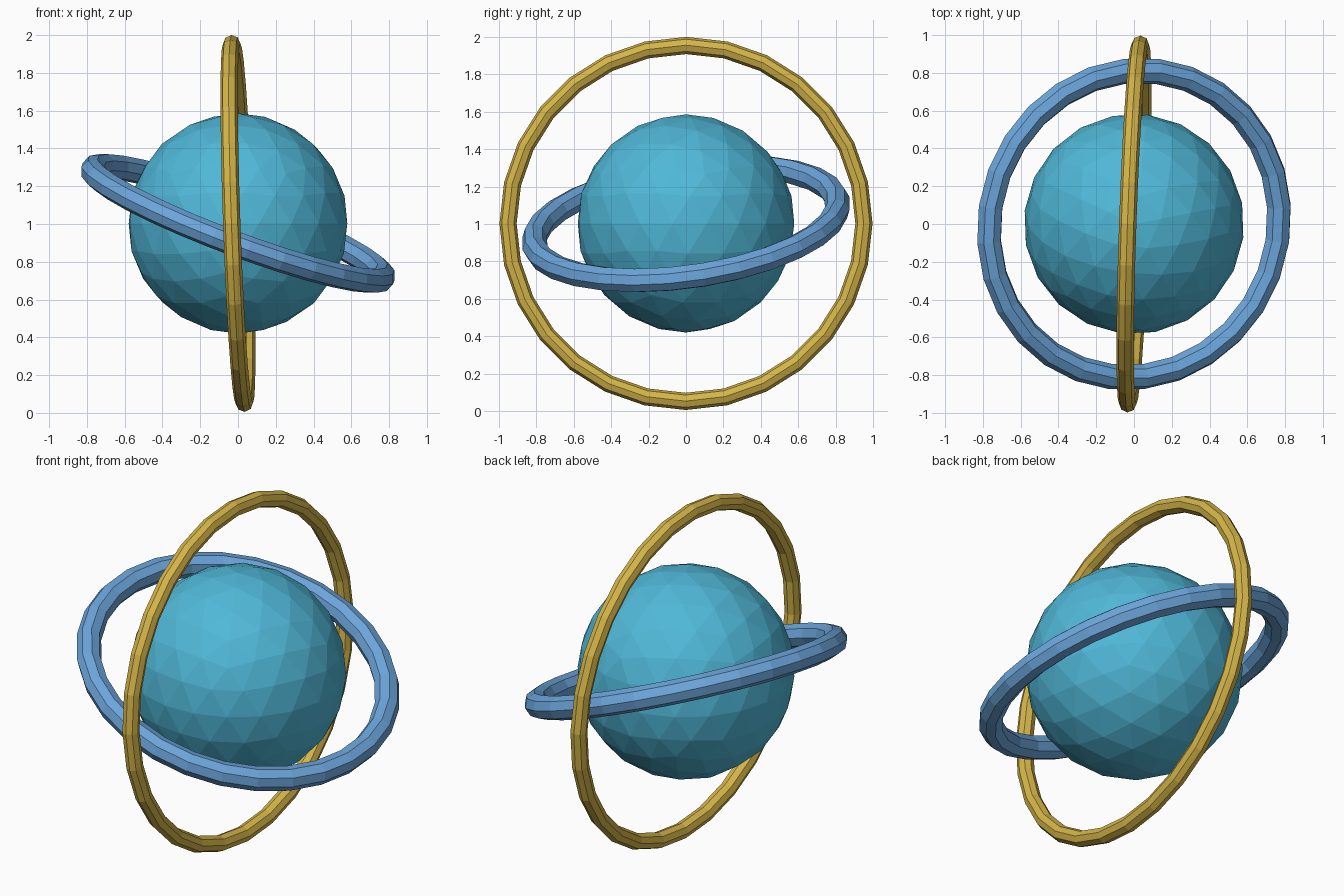
import bpy
import math
from mathutils import Matrix, Vector

if "Cube" in bpy.data.objects:
    bpy.data.objects.remove(bpy.data.objects["Cube"])

CENTRE = Vector((0, 0, 1.003))


def material(name, colour):
    mat = bpy.data.materials.new(name)
    mat.diffuse_color = (*colour, 1)
    mat.use_nodes = True
    mat.node_tree.nodes["Principled BSDF"].inputs["Base Color"].default_value = mat.diffuse_color
    return mat


def ring(name, radius, tube, normal, mat):
    """Faceted torus whose axis points along the given normal."""
    turn = Vector(normal).to_track_quat('Z', 'Y')
    bpy.ops.mesh.primitive_torus_add(
        major_radius=radius, minor_radius=tube,
        major_segments=28, minor_segments=8,
        location=CENTRE, rotation=turn.to_euler())
    obj = bpy.context.object
    obj.name = name
    obj.data.materials.append(mat)
    bpy.ops.object.shade_flat()
    return obj


teal = material("teal", (0.08, 0.48, 0.69))
sky_blue = material("sky_blue", (0.15, 0.38, 0.71))
gold = material("gold", (0.66, 0.46, 0.066))

# Faceted globe in the middle
bpy.ops.mesh.primitive_ico_sphere_add(
    subdivisions=3, radius=0.583, location=CENTRE,
    rotation=(0, 0, math.radians(11)))
globe = bpy.context.object
globe.name = "globe"
globe.data.materials.append(teal)

# Tilted, nearly level ring
ring("level_ring", 0.82, 0.067, (0.375, -0.14, 1), sky_blue)

# Larger, thinner ring standing almost upright
ring("upright_ring", 0.952, 0.046, (1, -0.035, 0.035), gold)
